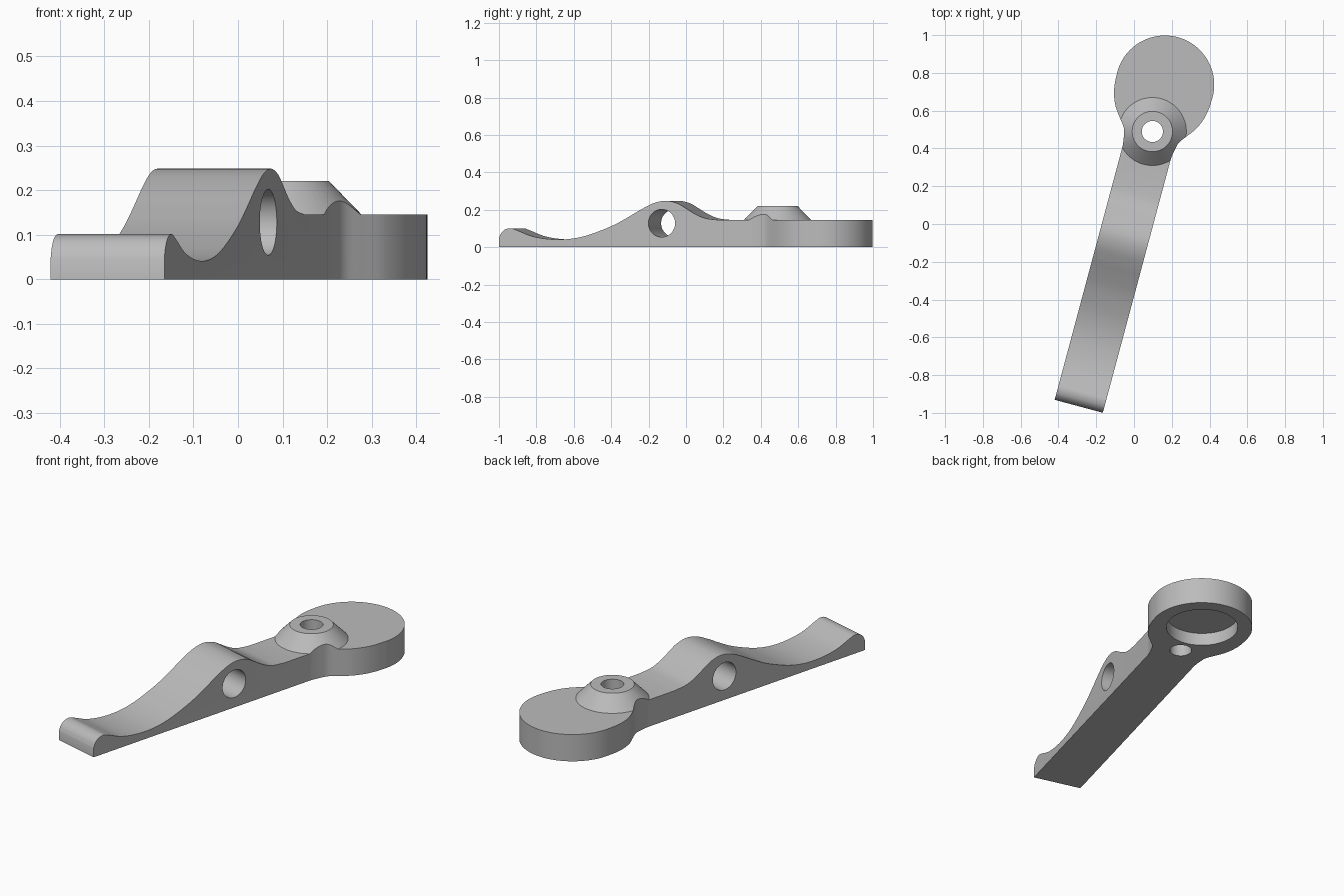
import bpy, bmesh, math
from mathutils import Matrix, Vector

if "Cube" in bpy.data.objects:
    bpy.data.objects.remove(bpy.data.objects["Cube"])

grey = bpy.data.materials.new("plain_grey")
grey.use_nodes = True
colour = (0.5, 0.5, 0.5, 1)
grey.diffuse_color = colour
grey.node_tree.nodes["Principled BSDF"].inputs["Base Color"].default_value = colour


def spline(points, steps=6):
    """Smooth Catmull-Rom curve through the points."""
    p = [Vector(q) for q in points]
    p = [2 * p[0] - p[1]] + p + [2 * p[-1] - p[-2]]
    out = []
    for a, b, c, d in zip(p, p[1:], p[2:], p[3:]):
        for i in range(steps):
            f = i / steps
            out.append(0.5 * (2 * b + (c - a) * f + (2 * a - 5 * b + 4 * c - d) * f**2
                              + (3 * b - a - 3 * c + d) * f**3))
    return [tuple(q) for q in out] + [tuple(points[-1])]


def make(name, bm):
    bmesh.ops.recalc_face_normals(bm, faces=bm.faces)
    mesh = bpy.data.meshes.new(name)
    bm.to_mesh(mesh)
    bm.free()
    mesh.materials.append(grey)
    ob = bpy.data.objects.new(name, mesh)
    bpy.context.collection.objects.link(ob)
    return ob


def prism(name, points, direction):
    bm = bmesh.new()
    face = bm.faces.new([bm.verts.new(p) for p in points])
    ext = bmesh.ops.extrude_face_region(bm, geom=[face])
    bmesh.ops.translate(bm, vec=direction,
                        verts=[v for v in ext["geom"] if isinstance(v, bmesh.types.BMVert)])
    return make(name, bm)


def cone(name, r1, r2, depth, centre, rot=Matrix()):
    bm = bmesh.new()
    bmesh.ops.create_cone(bm, cap_ends=True, segments=64, radius1=r1, radius2=r2,
                          depth=depth, matrix=Matrix.Translation(centre) @ rot)
    return make(name, bm)


def combine(ob, tool, operation):
    tool.hide_render = True
    mod = ob.modifiers.new(operation, "BOOLEAN")
    mod.operation, mod.object, mod.solver = operation, tool, "EXACT"
    bpy.context.view_layer.objects.active = ob
    bpy.ops.object.modifier_apply(modifier=mod.name)
    bpy.data.objects.remove(tool)


# Side profile of the lever: (distance along arm, height)
top = spline([(0, 0.05), (0.012, 0.076), (0.034, 0.095), (0.066, 0.101), (0.1, 0.09),
              (0.174, 0.061), (0.25, 0.046), (0.33, 0.041), (0.406, 0.046), (0.483, 0.062),
              (0.56, 0.088), (0.64, 0.121), (0.715, 0.161), (0.79, 0.204), (0.86, 0.237),
              (0.925, 0.248), (0.985, 0.235), (1.03, 0.21), (1.08, 0.18), (1.14, 0.155),
              (1.217, 0.145)])
side = [(0, 0)] + top + [(2.2, 0.145), (2.2, 0)]
lever = prism("lever", [(-0.4, t, z) for t, z in side], (0.8, 0, 0))

# Conical boss on the neck
HOLE_T, HEAD_T, HEAD_R = 1.506, 1.762, 0.261
slope = 0.073 / 0.075
combine(lever, cone("boss", 0.18 + 0.045 * slope, 0.107, 0.12, (0, HOLE_T, 0.16)), "UNION")

# Plan outline: straight arm, flared neck, round head, mirrored
neck = spline([(0.132, 1.36), (0.133, 1.4), (0.141, 1.45), (0.152, 1.487), (0.182, 1.528),
               (0.22, 1.58), (0.246, 1.64), (0.258, 1.7), (HEAD_R, HEAD_T)])
arc = [(HEAD_R * math.cos(a), HEAD_T + HEAD_R * math.sin(a))
       for a in [math.pi / 2 * i / 24 for i in range(1, 24)]]
half = [(0.132, -0.1)] + neck + arc
outline = half + [(0, HEAD_T + HEAD_R)] + [(-s, t) for s, t in reversed(half)]
combine(lever, prism("outline", [(s, t, -0.1) for s, t in outline], (0, 0, 0.6)), "INTERSECT")

# Bolt hole, pivot hole and the round pocket underneath
combine(lever, cone("bolt_hole", 0.056, 0.056, 1, (0, HOLE_T, 0)), "DIFFERENCE")
combine(lever, cone("pivot_hole", 0.074, 0.074, 1, (0, 0.9, 0.128),
                    Matrix.Rotation(math.pi / 2, 4, "Y")), "DIFFERENCE")
combine(lever, cone("pocket", 0.184, 0.184, 0.14, (0, 1.768, 0)), "DIFFERENCE")

# Turn into place and shade
lever.data.transform(Matrix.Translation((-0.2925, -0.965, 0))
                     @ Matrix.Rotation(math.radians(-15), 4, "Z"))
bpy.ops.object.select_all(action="DESELECT")
lever.select_set(True)
bpy.context.view_layer.objects.active = lever
bpy.ops.object.shade_smooth_by_angle(angle=math.radians(25))
